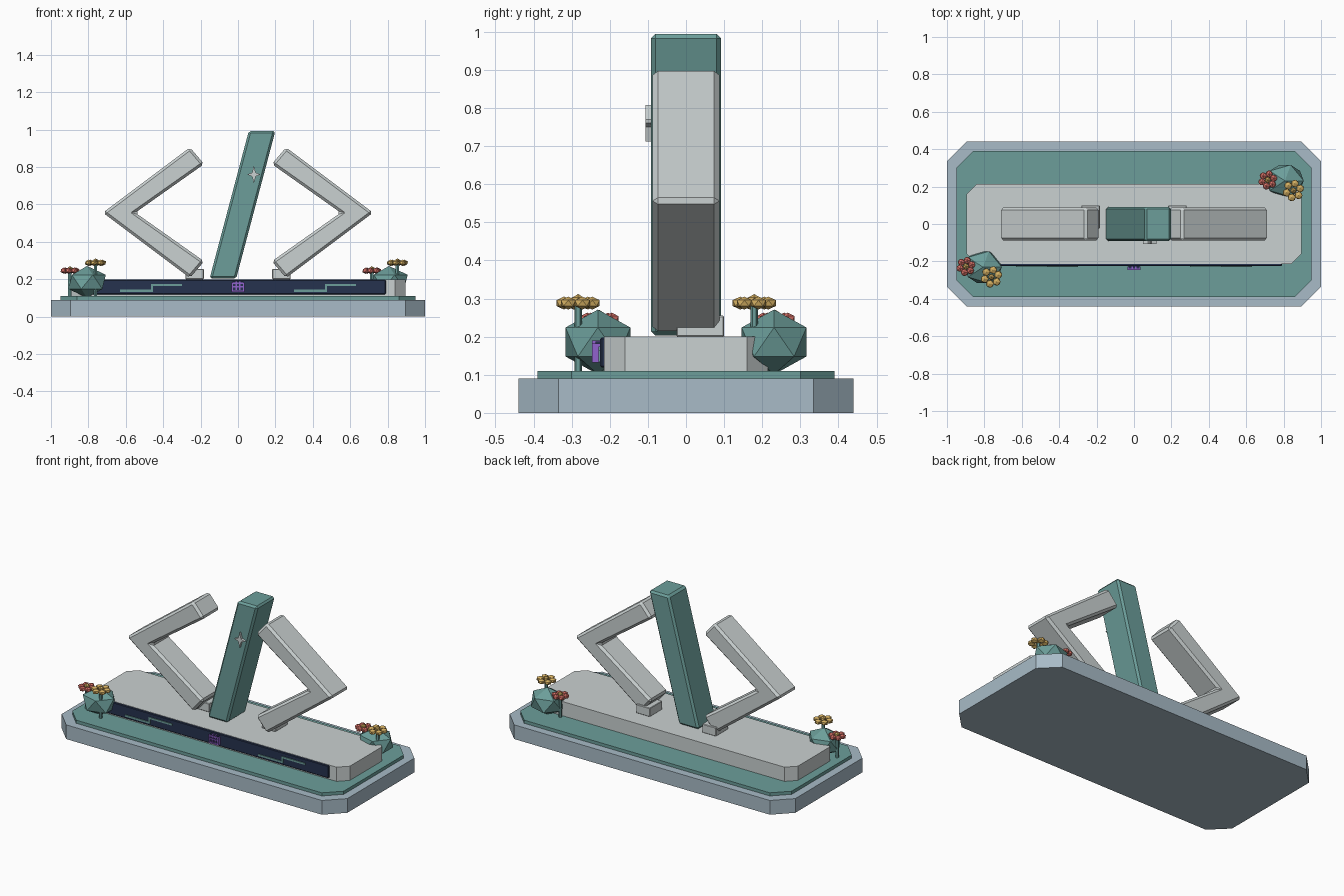
import bpy, bmesh, math
from mathutils import Matrix, Vector

if "Cube" in bpy.data.objects:
    bpy.data.objects.remove(bpy.data.objects["Cube"])


def material(name, rgb):
    m = bpy.data.materials.new(name)
    lin = [((c / 255 + 0.055) / 1.055) ** 2.4 for c in rgb]
    m.diffuse_color = (*lin, 1)
    m.use_nodes = True
    m.node_tree.nodes["Principled BSDF"].inputs["Base Color"].default_value = m.diffuse_color
    return m


SLATE = material("slate blue", (168, 187, 199))
TEAL = material("teal", (108, 158, 154))
GREY = material("light grey", (202, 209, 209))
NAVY = material("dark navy", (38, 50, 78))
PURPLE = material("purple", (145, 98, 205))
CORAL = material("coral red", (218, 115, 105))
GOLD = material("gold", (212, 175, 98))


def finish(bm, name, mat, bevel=0):
    if bevel:
        bmesh.ops.bevel(bm, geom=bm.edges[:], offset=bevel, segments=1,
                        affect='EDGES', profile=0.5)
    bmesh.ops.recalc_face_normals(bm, faces=bm.faces[:])
    me = bpy.data.meshes.new(name)
    bm.to_mesh(me)
    bm.free()
    me.materials.append(mat)
    ob = bpy.data.objects.new(name, me)
    bpy.context.collection.objects.link(ob)
    return ob


def prism(name, pts, vec, mat, bevel=0):
    """Extrude a closed 3D outline along vec."""
    bm = bmesh.new()
    f = bm.faces.new([bm.verts.new(p) for p in pts])
    ext = bmesh.ops.extrude_face_region(bm, geom=[f], use_keep_orig=True)
    bmesh.ops.translate(bm, vec=Vector(vec),
                        verts=[v for v in ext["geom"] if isinstance(v, bmesh.types.BMVert)])
    return finish(bm, name, mat, bevel)


def slab(name, hx, hy, c, z0, z1, mat):
    """Rectangular slab with cut corners."""
    q = [(hx, hy - c), (hx - c, hy), (-hx + c, hy), (-hx, hy - c),
         (-hx, -hy + c), (-hx + c, -hy), (hx - c, -hy), (hx, -hy + c)]
    return prism(name, [(x, y, z0) for x, y in q], (0, 0, z1 - z0), mat)


def upright(name, xz, y0, y1, mat, bevel=0):
    """Front-view outline given depth."""
    return prism(name, [(x, y0, z) for x, z in xz], (0, y1 - y0, 0), mat, bevel)


def box(name, x0, x1, y0, y1, z0, z1, mat, bevel=0):
    return upright(name, [(x0, z0), (x1, z0), (x1, z1), (x0, z1)], y0, y1, mat, bevel)


# stepped base
slab("base", 1.0, 0.44, 0.105, 0, 0.09, SLATE)
slab("base_lawn", 0.95, 0.39, 0.09, 0.09, 0.11, TEAL)
slab("plinth", 0.895, 0.215, 0.055, 0.11, 0.20, GREY)

# front panel with circuit traces
box("front_panel", -0.79, 0.79, -0.225, -0.21, 0.119, 0.198, NAVY, 0.004)
for side, x in (("left", -0.63), ("right", 0.30)):
    t = 0.011
    upright(f"{side}_trace",
            [(x, 0.133), (x + 0.175, 0.133), (x + 0.175, 0.163), (x + 0.33, 0.163),
             (x + 0.33, 0.163 + t), (x + 0.175 - t, 0.163 + t),
             (x + 0.175 - t, 0.133 + t), (x, 0.133 + t)],
            -0.230, -0.224, TEAL)

# purple chip emblem: dark backing, frame, bars and pins
box("chip_backing", -0.03, 0.03, -0.238, -0.224, 0.133, 0.187, NAVY)
for n, (x0, x1, z0, z1) in enumerate([
        (-0.035, -0.026, 0.132, 0.182), (0.026, 0.035, 0.132, 0.182),
        (-0.026, 0.026, 0.132, 0.140), (-0.026, 0.026, 0.174, 0.182),
        (-0.026, 0.026, 0.157, 0.163),
        (-0.014, -0.006, 0.142, 0.190), (0.006, 0.014, 0.142, 0.190)]):
    box(f"chip_bar_{n + 1}", x0, x1, -0.246, -0.226, z0, z1, PURPLE)

# angle brackets and their feet, mirrored
for side, s in (("left", -1), ("right", 1)):
    upright(f"{side}_bracket",
            [(s * x, z) for x, z in [(0.722, 0.556), (0.257, 0.905), (0.181, 0.816),
                                     (0.549, 0.556), (0.181, 0.296), (0.257, 0.207)]],
            -0.088, 0.088, GREY, 0.014)
    box(f"{side}_bracket_foot", *sorted((s * 0.183, s * 0.28)),
        -0.025, 0.10, 0.20, 0.255, GREY, 0.003)

# leaning slash bar and its star
upright("slash_bar", [(-0.152, 0.203), (-0.010, 0.203), (0.200, 0.994), (0.058, 0.994)],
        -0.092, 0.092, TEAL, 0.012)
star = []
for i in range(8):
    a = i * math.pi / 4
    r = 0.013 if i % 2 else (0.047 if i % 4 else 0.036)
    star.append((0.085 + r * math.sin(a + math.pi / 2), 0.76 + r * math.cos(a + math.pi / 2)))
star = []
for i in range(8):
    a = i * math.pi / 4
    r = 0.014 if i % 2 else (0.036 if i % 4 == 0 else 0.048)
    star.append((0.085 + r * math.cos(a), 0.76 + r * math.sin(a)))
upright("star", star, -0.106, -0.09, GREY)


def blob(bm, x, y, z, r, rz):
    bmesh.ops.create_icosphere(bm, subdivisions=1, radius=1,
                               matrix=Matrix.Translation((x, y, z)) @ Matrix.Diagonal((r, r, rz, 1)))


def flower(name, x, y, z, ring, petal, mat):
    bm = bmesh.new()
    for i in range(6):
        a = i * math.tau / 6 + 0.3
        blob(bm, x + ring * math.cos(a), y + ring * math.sin(a), z, petal, 0.017)
    finish(bm, name + "_petals", mat)
    bm = bmesh.new()
    blob(bm, x, y, z + 0.006, 0.018, 0.018)
    finish(bm, name + "_centre", GOLD)
    bm = bmesh.new()
    h = z - 0.11
    bmesh.ops.create_cone(bm, cap_ends=True, segments=6, radius1=0.01, radius2=0.01, depth=h,
                          matrix=Matrix.Translation((x, y, 0.11 + h / 2)))
    finish(bm, name + "_stem", TEAL)


# bushes with flowers at two opposite corners
for side, s in (("left", -1), ("right", 1)):
    cx, cy = s * 0.807, s * 0.231
    bm = bmesh.new()
    bmesh.ops.create_icosphere(bm, subdivisions=1, radius=1,
                               matrix=Matrix.Translation((cx, cy, 0.186))
                               @ Matrix.Diagonal((0.112, 0.1, 0.085, 1)))
    finish(bm, f"{side}_bush", TEAL)
    flower(f"{side}_coral_flower", cx - 0.092, cy + 0.004, 0.246, 0.033, 0.021, CORAL)
    flower(f"{side}_gold_flower", cx + 0.045, cy - 0.052, 0.288, 0.038, 0.023, GOLD)
